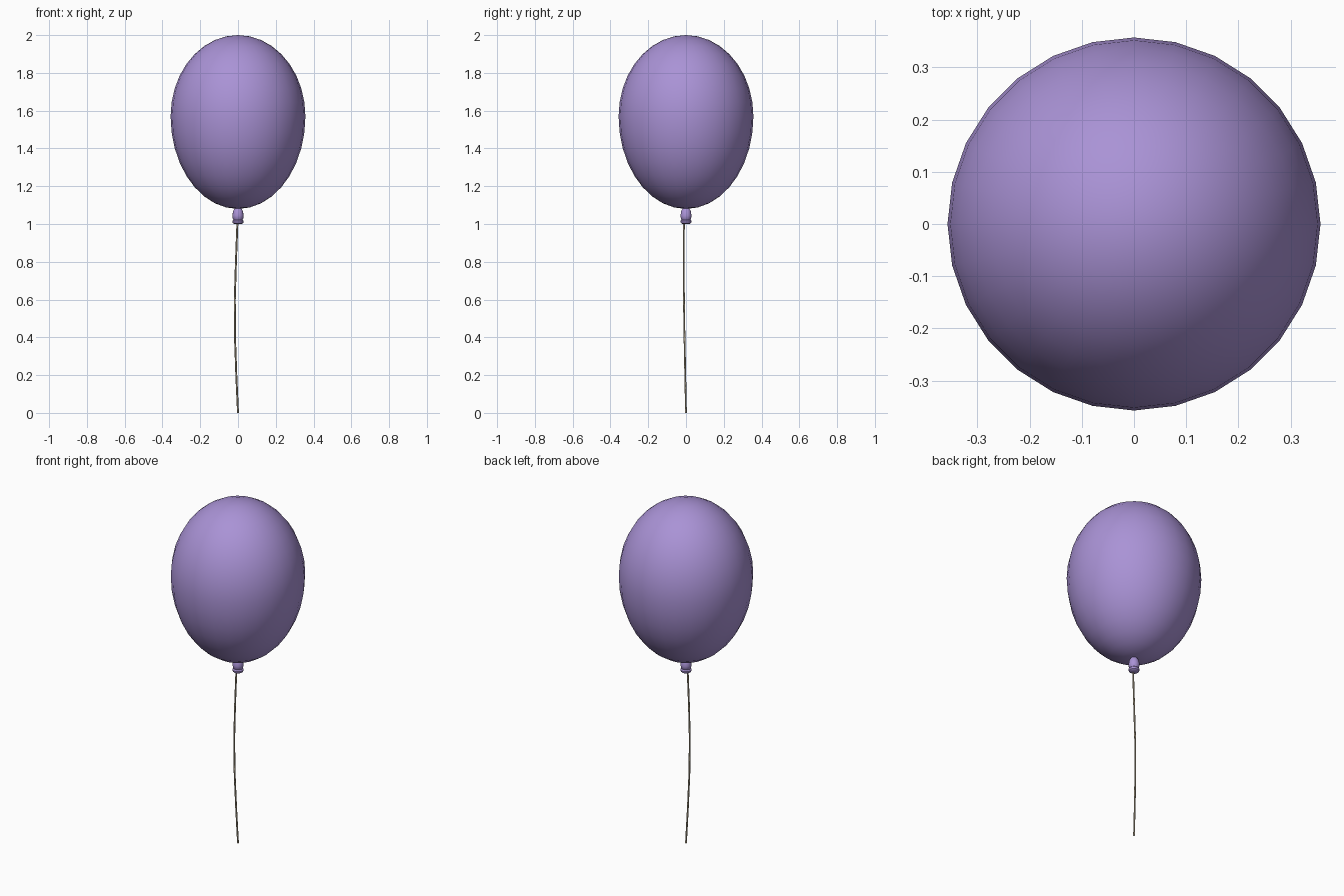
import bpy, bmesh, math

if "Cube" in bpy.data.objects:
    bpy.data.objects.remove(bpy.data.objects["Cube"])


def material(name, rgb):
    m = bpy.data.materials.new(name)
    m.diffuse_color = (*rgb, 1)
    m.use_nodes = True
    m.node_tree.nodes["Principled BSDF"].inputs["Base Color"].default_value = m.diffuse_color
    return m


purple = material("lavender", (0.40, 0.29, 0.67))
tan = material("string_tan", (0.42, 0.36, 0.26))


def lathe(name, profile, sides, mat, angle):
    """Spin (radius, z) points around z; radius 0 makes a pole."""
    bm = bmesh.new()
    rings = []
    for r, z in profile:
        n = 1 if r < 1e-5 else sides
        rings.append([bm.verts.new((r * math.cos(math.tau * i / sides),
                                    r * math.sin(math.tau * i / sides), z)) for i in range(n)])
    for a, b in zip(rings, rings[1:]):
        for i in range(sides):
            j = (i + 1) % sides
            quad = [a[i % len(a)], a[j % len(a)], b[j % len(b)], b[i % len(b)]]
            bm.faces.new(list(dict.fromkeys(quad)))
    bmesh.ops.recalc_face_normals(bm, faces=bm.faces)
    me = bpy.data.meshes.new(name)
    bm.to_mesh(me)
    bm.free()
    me.materials.append(mat)
    ob = bpy.data.objects.new(name, me)
    bpy.context.collection.objects.link(ob)
    bpy.context.view_layer.objects.active = ob
    ob.select_set(True)
    bpy.ops.object.shade_smooth_by_angle(angle=math.radians(angle))
    ob.select_set(False)
    return ob


# Balloon: egg with a longer lower half
egg = []
for k in range(19):
    t = -math.pi / 2 + math.pi * k / 18
    half = 0.43 if t > 0 else 0.49
    egg.append((0.357 * math.cos(t), 1.57 + half * math.sin(t)))
lathe("balloon", egg, 28, purple, 40)

# Knot: small bead with a lip underneath
lathe("knot", [(0, 1.09), (0.016, 1.085), (0.026, 1.068), (0.03, 1.045),
               (0.027, 1.025), (0.02, 1.018), (0, 1.018)], 14, purple, 40)
lathe("knot_lip", [(0, 1.022), (0.024, 1.022), (0.03, 1.016), (0.028, 1.006),
                   (0.02, 1.0), (0, 1.0)], 14, purple, 40)

# String: thin tube with a gentle bow
cu = bpy.data.curves.new("string", "CURVE")
cu.dimensions = "3D"
cu.bevel_depth = 0.005
cu.bevel_resolution = 1
cu.use_fill_caps = True
sp = cu.splines.new("POLY")
path = [(0, 0, 0), (-0.009, -0.004, 0.2), (-0.016, -0.008, 0.4), (-0.017, -0.011, 0.6),
        (-0.011, -0.012, 0.8), (-0.003, -0.011, 1.01)]
sp.points.add(len(path) - 1)
for p, c in zip(sp.points, path):
    p.co = (*c, 1)
cu.materials.append(tan)
bpy.context.collection.objects.link(bpy.data.objects.new("string", cu))
